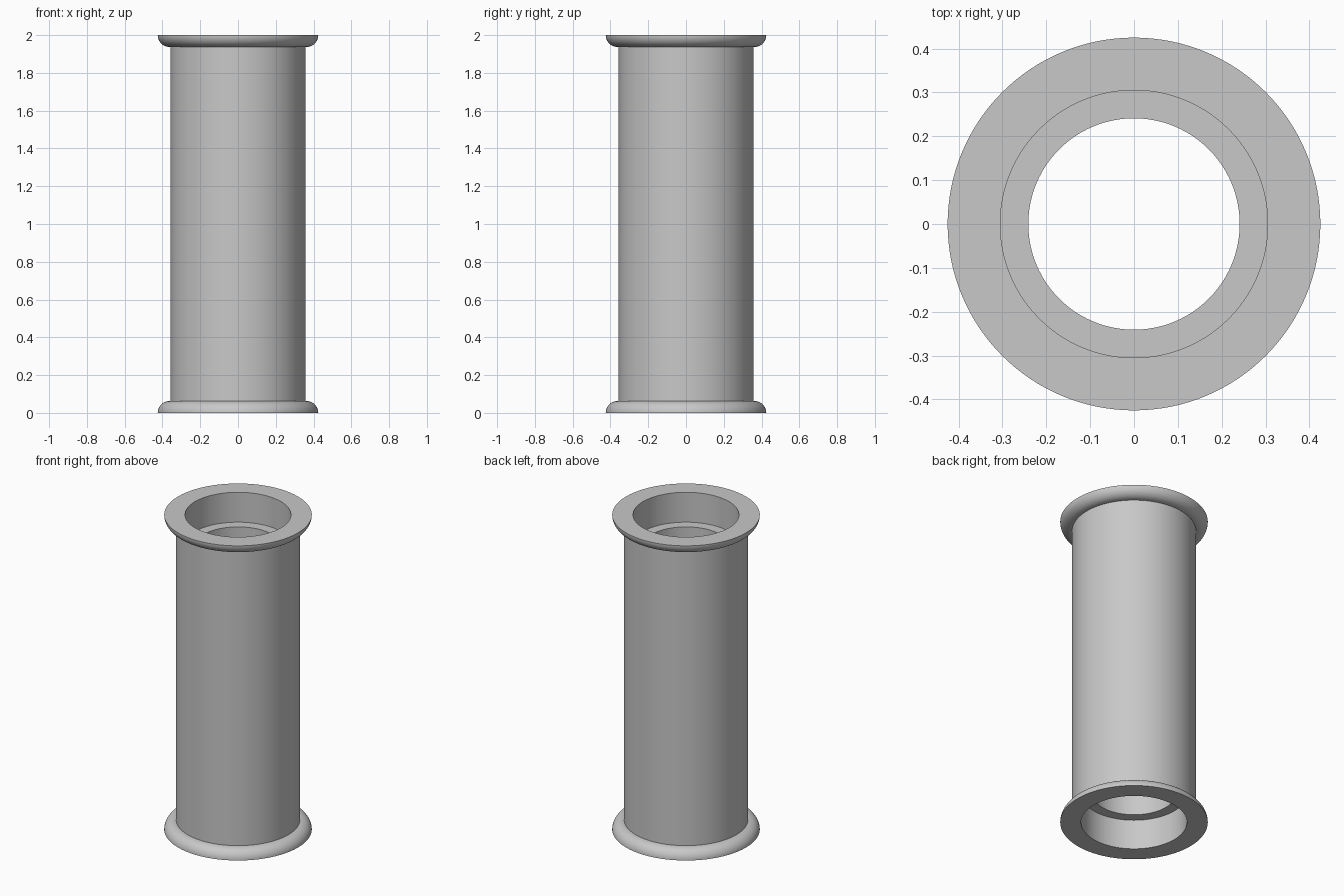
import bpy
import bmesh
from math import sin, cos, pi, radians

SEGMENTS = 128
OUTER, BORE, RECESS = 0.357, 0.241, 0.305   # tube, through hole and end recess radii
DEPTH, RIM, FLANGE = 0.19, 0.425, 0.063     # recess depth, flange radius, flange height

cube = bpy.data.objects.get("Cube")
if cube:
    bpy.data.objects.remove(cube, do_unlink=True)

grey = bpy.data.materials.new("light grey")
grey.use_nodes = True
colour = (0.58, 0.58, 0.58, 1)
grey.diffuse_color = colour
grey.node_tree.nodes["Principled BSDF"].inputs["Base Color"].default_value = colour

# Lower half of the section: bore, recess, flat end, rounded flange
lower = [(BORE, DEPTH), (RECESS, DEPTH), (RECESS, 0)]
for i in range(13):
    a = pi / 2 * i / 12
    lower.append((RIM - FLANGE + FLANGE * cos(a), FLANGE * sin(a)))
lower.append((OUTER, FLANGE))

# Mirror the section to the upper end and close it into a loop
section = lower + [(r, 2 - z) for r, z in reversed(lower)]

# Revolve the section about the vertical axis
bm = bmesh.new()
verts = [bm.verts.new((r, 0, z)) for r, z in section]
edges = [bm.edges.new((v, verts[i - 1])) for i, v in enumerate(verts)]
bmesh.ops.spin(bm, geom=verts + edges, cent=(0, 0, 0), axis=(0, 0, 1),
               angle=2 * pi, steps=SEGMENTS, use_merge=True)
bmesh.ops.remove_doubles(bm, verts=bm.verts, dist=0.0001)
bmesh.ops.recalc_face_normals(bm, faces=bm.faces)
mesh = bpy.data.meshes.new("flanged_tube")
bm.to_mesh(mesh)
bm.free()
mesh.materials.append(grey)

tube = bpy.data.objects.new("flanged_tube", mesh)
bpy.context.collection.objects.link(tube)
bpy.context.view_layer.objects.active = tube
tube.select_set(True)
bpy.ops.object.shade_smooth_by_angle(angle=radians(30))
